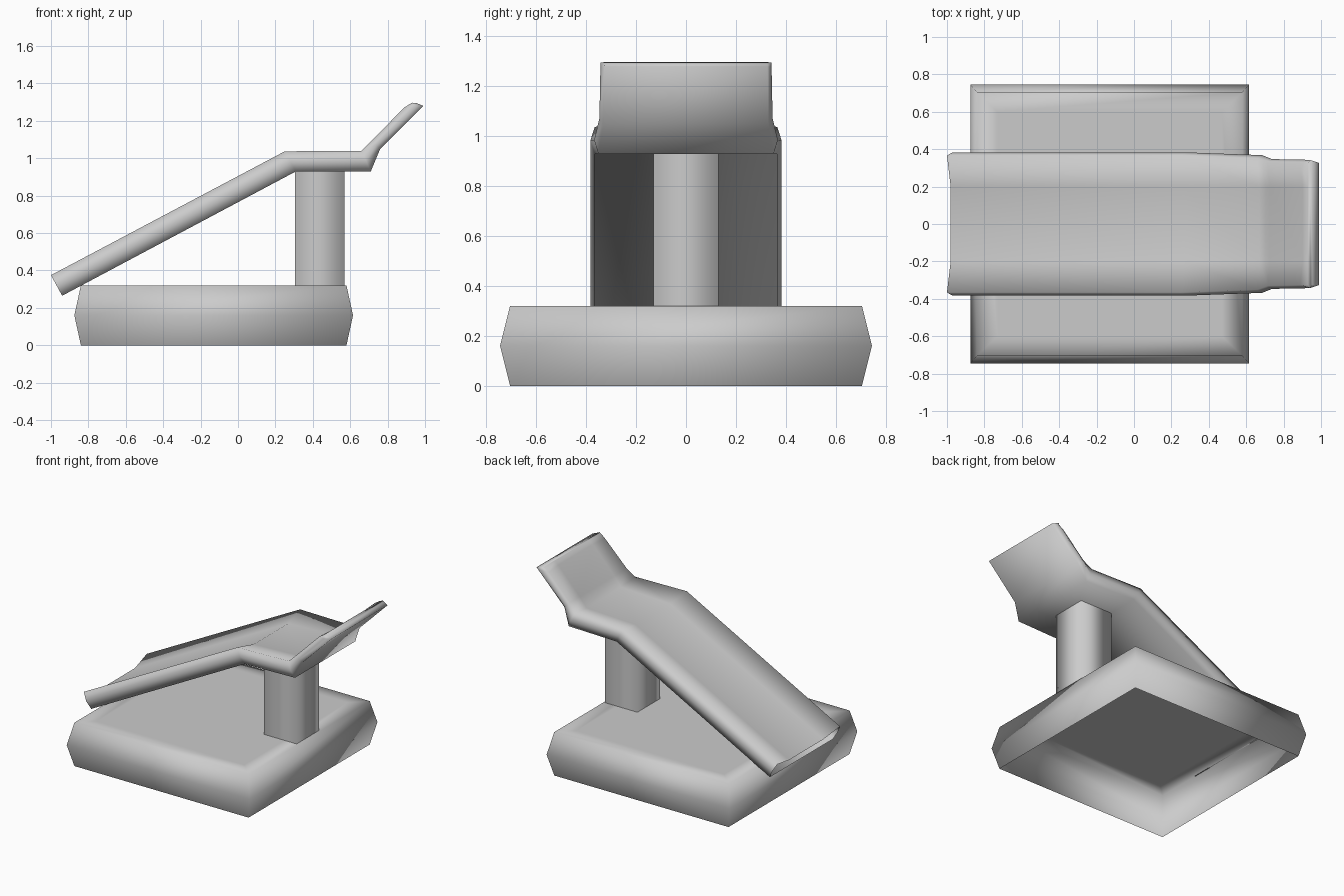
import bpy
import bmesh

if "Cube" in bpy.data.objects:
    bpy.data.objects.remove(bpy.data.objects["Cube"])


def loft(name, rings, closed_start=False, closed_end=False):
    """Skin a list of equal-length point rings into one smooth mesh."""
    bm = bmesh.new()
    rows = [[bm.verts.new(p) for p in ring] for ring in rings]
    for a, b in zip(rows, rows[1:]):
        for i in range(len(a)):
            j = (i + 1) % len(a)
            bm.faces.new((a[i], a[j], b[j], b[i]))
    if closed_start:
        bm.faces.new(rows[0][::-1])
    if closed_end:
        bm.faces.new(rows[-1])
    bmesh.ops.recalc_face_normals(bm, faces=bm.faces)
    for f in bm.faces:
        f.smooth = True
    mesh = bpy.data.meshes.new(name)
    bm.to_mesh(mesh)
    bm.free()
    obj = bpy.data.objects.new(name, mesh)
    bpy.context.collection.objects.link(obj)
    return obj


def rect(cx, hx, hy, z):
    return [(cx - hx, -hy, z), (cx + hx, -hy, z), (cx + hx, hy, z), (cx - hx, hy, z)]


# Base: hollow block open underneath, with a ridge around mid height
loft("base", [rect(-0.13, 0.71, 0.705, 0), rect(-0.13, 0.745, 0.745, 0.16),
              rect(-0.13, 0.71, 0.705, 0.32), rect(-0.13, 0.6, 0.6, 0.32)],
     closed_end=True)

# Post: square column, ends hidden by base and board
loft("post", [rect(0.437, 0.132, 0.13, 0.32), rect(0.437, 0.132, 0.13, 0.93)])


def section(bottom, top, w, dip):
    """Board cross-section: bulged sides, raised rims, dished top."""
    def at(t, y):
        return (bottom[0] + (top[0] - bottom[0]) * t, y,
                bottom[1] + (top[1] - bottom[1]) * t)
    half = [(0, w - 0.017), (0.5, w), (1, w - 0.017), (1 - dip, min(0.2, w))]
    return [at(t, y) for t, y in half] + [at(t, -y) for t, y in reversed(half)]


# Bent board: ramp, level step and upturned tip; low end is open
stations = [
    ((-0.94, 0.265), (-1.0, 0.375), 0.383, 0.33),
    ((0.31, 0.93), (0.25, 1.037), 0.383, 0.33),
    ((0.71, 0.93), (0.66, 1.04), 0.368, 0.2),
    ((0.76, 1.05), (0.715, 1.095), 0.347, 0.2),
    ((0.99, 1.28), (0.89, 1.272), 0.343, 0.1),
    ((0.955, 1.295), (0.93, 1.297), 0.342, 0.0),
]
loft("bent_board", [section(*s) for s in stations], closed_end=True)
